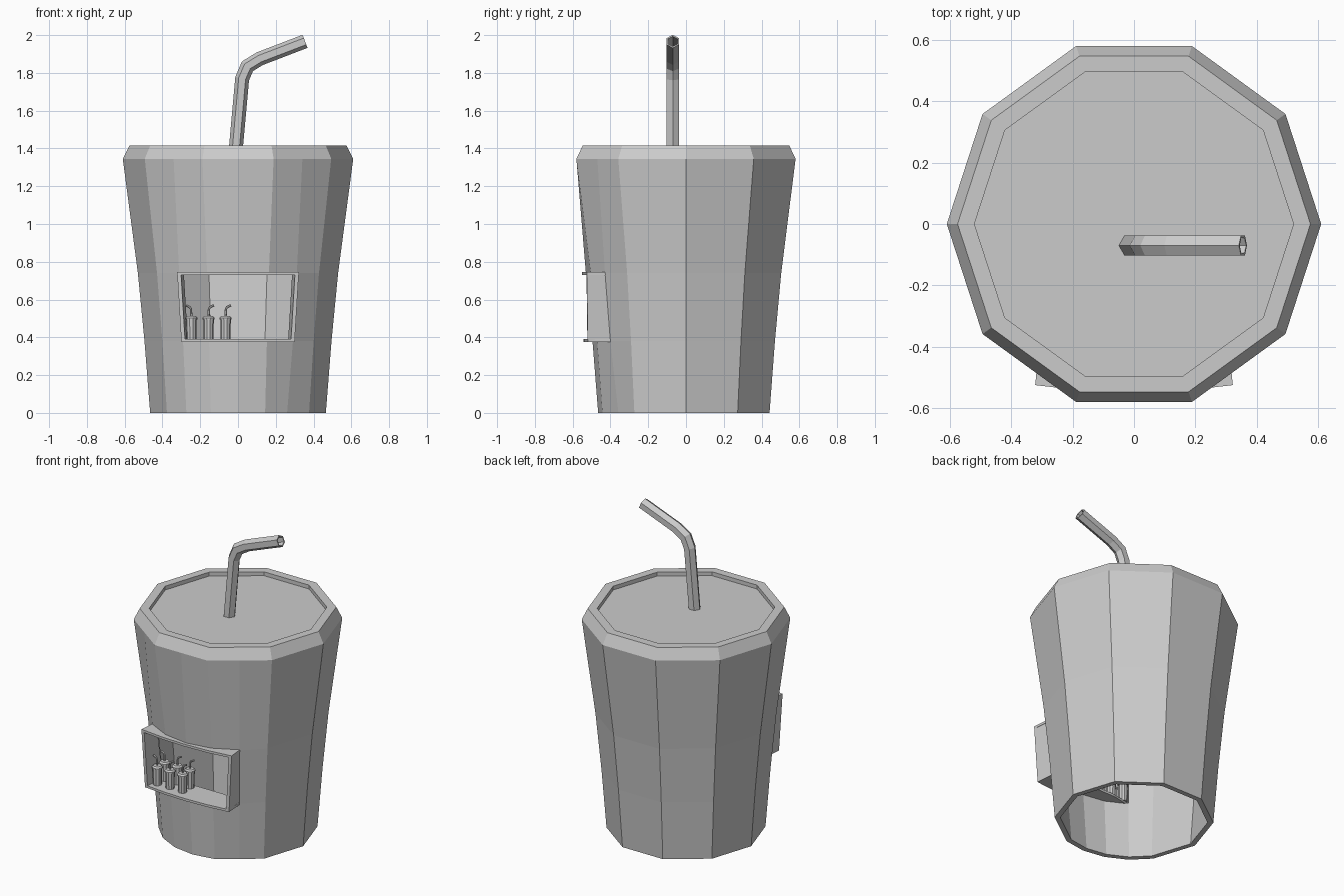
import bpy, bmesh
from math import sin, cos, pi, radians, sqrt
from mathutils import Vector

if "Cube" in bpy.data.objects:
    bpy.data.objects.remove(bpy.data.objects["Cube"])

GREY = (0.6, 0.6, 0.6, 1)
grey = bpy.data.materials.new("plain_grey")
grey.use_nodes = True
grey.diffuse_color = GREY
grey.node_tree.nodes["Principled BSDF"].inputs["Base Color"].default_value = GREY


def finish(name, bm):
    bmesh.ops.recalc_face_normals(bm, faces=bm.faces)
    mesh = bpy.data.meshes.new(name)
    bm.to_mesh(mesh)
    bm.free()
    mesh.materials.append(grey)
    obj = bpy.data.objects.new(name, mesh)
    bpy.context.collection.objects.link(obj)
    return obj


def loft(bm, loops, caps=True, closed=False, skip=lambda ring, side: False):
    """Join matching loops of points with side faces."""
    rings = [[bm.verts.new(p) for p in loop] for loop in loops]
    count = len(rings[0])
    for i in range(len(rings) if closed else len(rings) - 1):
        a, b = rings[i], rings[(i + 1) % len(rings)]
        for j in range(count):
            k = (j + 1) % count
            if not skip(i, j):
                bm.faces.new((a[j], a[k], b[k], b[j]))
    if caps and not closed:
        bm.faces.new(rings[0][::-1])
        bm.faces.new(rings[-1])


def lofted(name, loops, **options):
    bm = bmesh.new()
    loft(bm, loops, **options)
    return finish(name, bm)


# Ten-sided cup, with extra columns across the front for the window
ANGLES = sorted([36 * i for i in range(10)] + [234, 270, 306])
FRONT = (234, 252, 270, 288)


def ring(radius, z, rounded=()):
    points = []
    for a in ANGLES:
        extra = a % 36 != 0
        r = radius
        if extra and a not in rounded:
            r *= cos(radians(18))
        points.append((r * cos(radians(a)), r * sin(radians(a)), z))
    return points


# Decagon corners lie on multiples of 36 degrees, so the extras are edge midpoints
ROUND = (234, 270, 306)
WALL = 0.033
shell = [(0.465, 0, (234, 270)), (0.495, 0.38, ROUND), (0.53, 0.74, ROUND), (0.61, 1.345, ())]
outer = [ring(*s) for s in shell]
rim = [ring(0.575, 1.415), ring(0.52, 1.415), ring(0.52, 1.35)]
inner = [ring(r - WALL, z, keep) for r, z, keep in reversed(shell)]
window_rings = (1, len(outer) + len(rim) + 1)
lofted("cup_body", outer + rim + inner, closed=True,
       skip=lambda i, j: i in window_rings and ANGLES[j] in FRONT)

# Sunken lid
lofted("lid", [ring(0.55, 1.345), ring(0.521, 1.352), ring(0.521, 1.39)])


# Window box: bowed floor and roof, slanted side walls
def shelf_outline(half, front, bow, back, corner, z):
    steps = [-1, -0.5, 0, 0.5, 1]
    edge = [(half * t, -front - bow * (1 - t * t), z) for t in steps]
    return edge + [(half * 0.97, -corner, z), (half * 0.5, -back, z),
                   (-half * 0.5, -back, z), (-half * 0.97, -corner, z)]


lofted("window_floor", [shelf_outline(0.30, 0.52, 0.022, 0.36, 0.39, z) for z in (0.375, 0.39)])
lofted("window_roof", [shelf_outline(0.322, 0.525, 0.025, 0.46, 0.425, z) for z in (0.73, 0.745)])
for side, label in ((1, "left"), (-1, "right")):
    loops = []
    for x, front, back, z in ((0.30, 0.52, 0.385, 0.377), (0.322, 0.525, 0.42, 0.743)):
        loops.append([(side * x, -front, z), (side * (x - 0.02), -front - 0.002, z),
                      (side * (x - 0.035), -back, z), (side * (x - 0.012), -back, z)])
    lofted("window_wall_" + label, loops)


# Tube swept along a path in the x-z plane, with mitred bends
def sweep(path, y, radius, sides):
    points = [Vector((x, 0, z)) for x, z in path]
    loops = []
    for i, p in enumerate(points):
        before = (p - points[i - 1]).normalized() if i else None
        after = (points[i + 1] - p).normalized() if i + 1 < len(points) else None
        before, after = before or after, after or before
        along = (before + after).normalized()
        across = Vector((along.z, 0, -along.x)) / max(0.5, along.dot(before))
        loops.append([p + across * radius * cos(2 * pi * k / sides)
                      + Vector((0, y + radius * sin(2 * pi * k / sides), 0))
                      for k in range(sides)])
    return loops


# Hollow six-sided bent straw
STRAW = [(-0.015, 1.36), (0.022, 1.77), (0.05, 1.835), (0.115, 1.875), (0.355, 1.967)]
lofted("straw", sweep(STRAW, -0.07, 0.037, 6) + sweep(STRAW, -0.07, 0.029, 6)[::-1], closed=True)


# Small drinks on the window floor
def circle(x, y, r, z, sides=10):
    return [(x + r * cos(2 * pi * k / sides), y + r * sin(2 * pi * k / sides), z)
            for k in range(sides)]


for row, y in enumerate((-0.47, -0.395)):
    for column, (x, lean) in enumerate(((-0.247, -1), (-0.156, 1), (-0.066, 1))):
        bm = bmesh.new()
        loft(bm, [circle(x, y, r, z) for r, z in
                  ((0.026, 0.388), (0.028, 0.495), (0.032, 0.495), (0.032, 0.503), (0.024, 0.512))])
        path = [(x, 0.505), (x + 0.002 * lean, 0.55), (x + 0.008 * lean, 0.56),
                (x + 0.028 * lean, 0.57)]
        loft(bm, sweep(path, y, 0.006, 6))
        finish(f"small_drink_{row + 1}_{column + 1}", bm)
